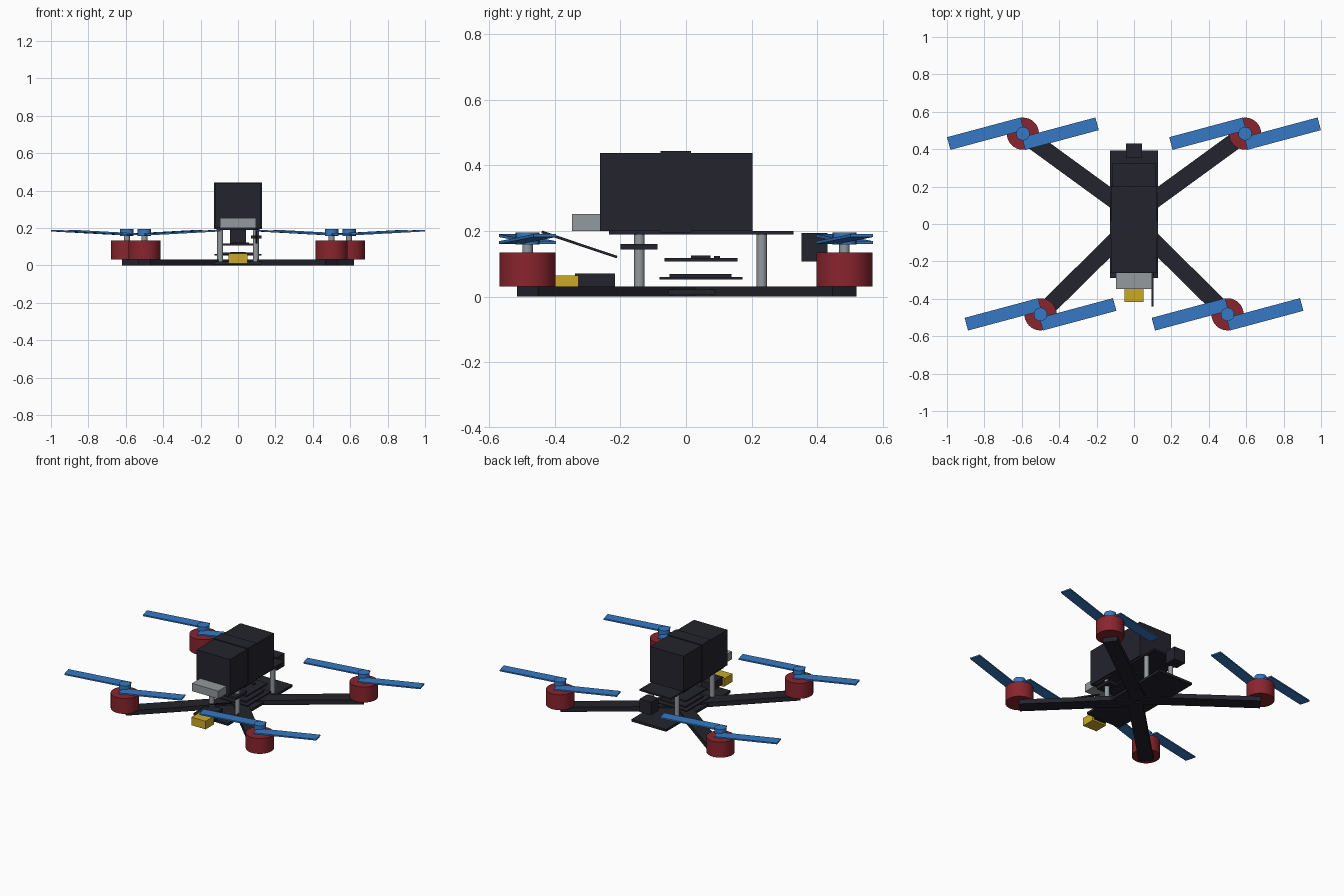
import bpy, math
from mathutils import Vector

if "Cube" in bpy.data.objects:
    bpy.data.objects.remove(bpy.data.objects["Cube"])


def mat(name, rgb):
    m = bpy.data.materials.new(name)
    m.diffuse_color = (*rgb, 1)
    m.use_nodes = True
    m.node_tree.nodes["Principled BSDF"].inputs["Base Color"].default_value = m.diffuse_color
    return m


DARK = mat("carbon black", (0.017, 0.017, 0.026))
RED = mat("motor red", (0.25, 0.018, 0.027))
BLUE = mat("propeller blue", (0.036, 0.19, 0.55))
GREY = mat("metal grey", (0.29, 0.32, 0.34))
YELLOW = mat("connector yellow", (0.60, 0.40, 0.022))


def place(name, size, loc, m, rot=(0, 0, 0)):
    """Box given by size, centre and rotation."""
    bpy.ops.mesh.primitive_cube_add(size=1, location=loc, rotation=rot)
    o = bpy.context.object
    o.name = name
    o.scale = size
    bpy.ops.object.transform_apply(location=False, rotation=False, scale=True)
    o.data.materials.append(m)
    return o


def box(name, x0, x1, y0, y1, z0, z1, m):
    """Box given by its limits."""
    return place(name, (x1 - x0, y1 - y0, z1 - z0),
                 ((x0 + x1) / 2, (y0 + y1) / 2, (z0 + z1) / 2), m)


def cyl(name, r, x, y, z0, z1, m, n=32):
    bpy.ops.mesh.primitive_cylinder_add(vertices=n, radius=r, depth=z1 - z0,
                                        location=(x, y, (z0 + z1) / 2))
    o = bpy.context.object
    o.name = name
    o.data.materials.append(m)
    bpy.ops.object.shade_smooth_by_angle(angle=math.radians(35))
    return o


def bar(name, a, b, w, h, m):
    """Box running from point a to point b."""
    a, b = Vector(a), Vector(b)
    d = b - a
    rot = (0, -math.atan2(d.z, math.hypot(d.x, d.y)), math.atan2(d.y, d.x))
    return place(name, (d.length, w, h), (a + b) / 2, m, rot)


# frame plates
box("bottom_plate", -0.128, 0.128, -0.289, 0.393, 0.005, 0.021, DARK)
box("top_plate", -0.115, 0.115, -0.235, 0.327, 0.189, 0.2, DARK)

# arms, motors and propellers at the four corners
corners = {"front": (0.5, -0.483, 0.01), "back": (0.594, 0.483, 0.05)}
for end, (mx, my, root) in corners.items():
    for side, s in (("left", -1), ("right", 1)):
        x, tag = s * mx, f"{end}_{side}"
        bar(f"arm_{tag}", (0, root, 0.0155), (x, my, 0.0155), 0.09, 0.031, DARK)
        cyl(f"motor_{tag}", 0.086, x, my, 0.031, 0.134, RED)
        cyl(f"motor_shaft_{tag}", 0.016, x, my, 0.134, 0.165, GREY, 16)
        cyl(f"propeller_hub_{tag}", 0.036, x, my, 0.158, 0.195, BLUE, 24)
        for k in (-1, 1):
            # blades rise slightly towards their tips
            place(f"propeller_blade_{tag}", (0.407, 0.07, 0.009),
                  (x + k * 0.2, my, 0.175), BLUE,
                  (0, -k * math.radians(3), math.radians(15)))

# standoffs between the plates
for s in (-1, 1):
    for y in (-0.142, 0.231):
        cyl("standoff", 0.016, s * 0.095, y, 0.021, 0.19, GREY, 16)

# battery, strap and balance plug
box("battery", -0.124, 0.124, -0.262, 0.203, 0.2, 0.437, DARK)
box("battery_strap", -0.128, 0.128, -0.078, 0.015, 0.195, 0.443, DARK)
box("battery_plug", -0.097, 0.097, -0.348, -0.262, 0.2, 0.252, GREY)

# stacked circuit boards with chips
box("lower_board", -0.126, 0.126, -0.081, 0.172, 0.052, 0.06, DARK)
box("lower_board_chips", -0.095, 0.095, -0.05, 0.139, 0.06, 0.069, DARK)
box("upper_board", -0.11, 0.11, -0.065, 0.157, 0.107, 0.117, DARK)
box("upper_board_chip", -0.03, 0.03, 0.015, 0.075, 0.117, 0.125, DARK)
box("upper_board_sensor", 0.04, 0.06, 0.085, 0.104, 0.117, 0.123, DARK)

# power lead and connector at the front
box("power_lead", -0.04, 0.04, -0.339, -0.217, 0.021, 0.07, DARK)
box("power_connector", -0.052, 0.052, -0.417, -0.327, 0.01, 0.064, YELLOW)

# receiver and antenna
box("receiver", 0.07, 0.126, -0.2, -0.087, 0.143, 0.16, DARK)
bar("antenna", (0.098, -0.21, 0.12), (0.098, -0.44, 0.197), 0.01, 0.008, DARK)

# camera at the back
box("camera", -0.042, 0.042, 0.352, 0.431, 0.107, 0.194, DARK)
